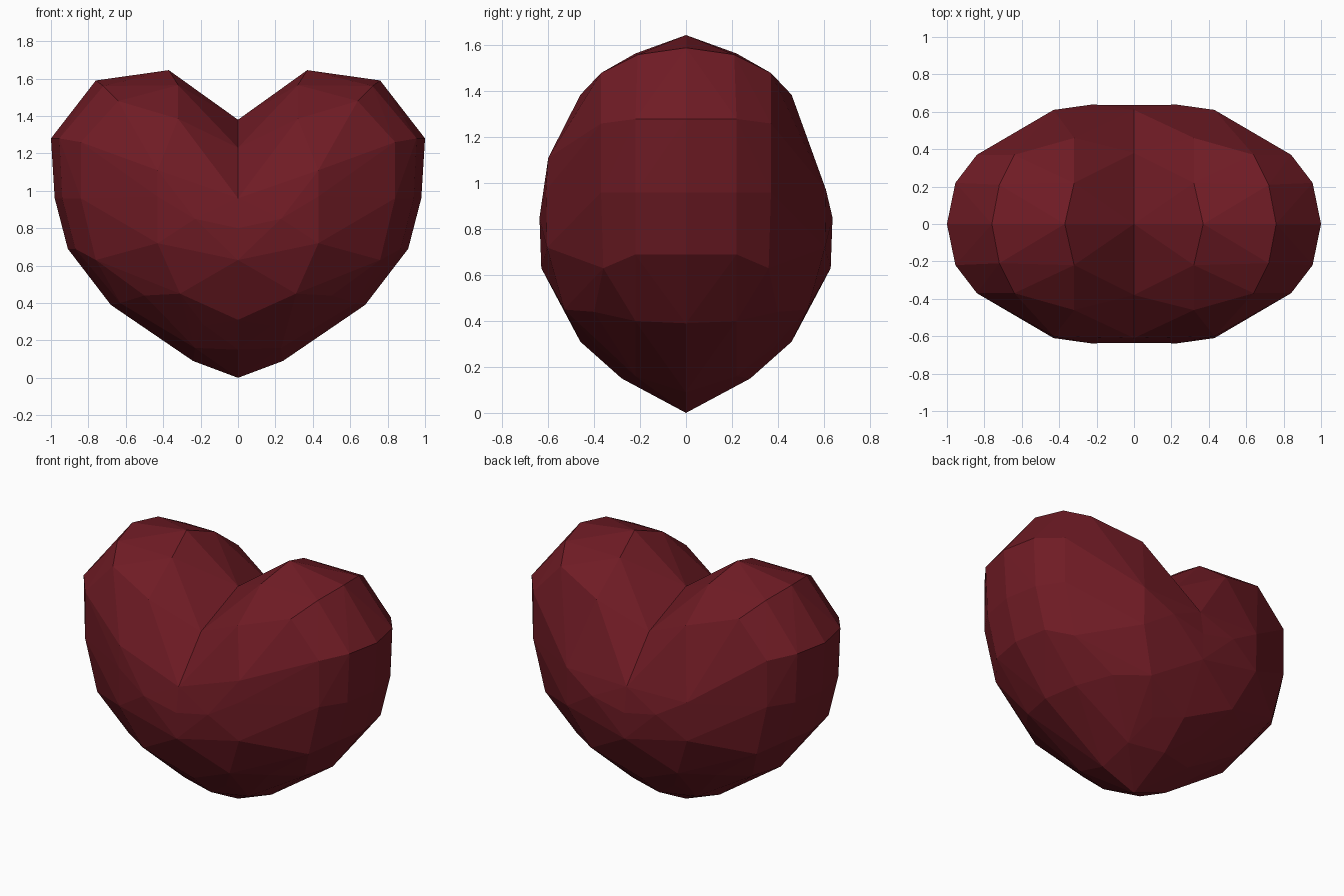
import bpy, bmesh

if "Cube" in bpy.data.objects:
    bpy.data.objects.remove(bpy.data.objects["Cube"])

# Half of the heart (x >= 0) as nested outlines, each point (x, |y|, z)
rim = [(0, 0, 0), (.24, 0, .09), (.68, 0, .39), (.91, 0, .69), (.98, 0, .96),
       (1, 0, 1.28), (.76, 0, 1.59), (.37, 0, 1.645), (0, 0, 1.38)]
shoulder = [(.23, .22, .16), (.63, .22, .40), (.87, .22, .69), (.94, .22, .96),
            (.955, .22, 1.28), (.72, .21, 1.56), (.32, .22, 1.565)]
face = [(.18, .38, .28), (.50, .40, .44), (.76, .36, .63), (.84, .37, .96),
        (.84, .37, 1.26), (.64, .37, 1.48), (.32, .46, 1.385)]
belly = [(.31, .53, .45), (.43, .605, .72), (.43, .61, .97), (.23, .638, .85)]
centre = [(0, .28, .15), (0, .46, .31), (0, .63, .63), (0, .635, .80),
          (0, .61, .96), (0, .38, 1.23)]
front_only = [(.43, -.60, 1.11)]

bm = bmesh.new()
for p in rim + front_only:
    bm.verts.new(p)
for x, y, z in shoulder + face + belly + centre:
    bm.verts.new((x, y, z))
    bm.verts.new((x, -y, z))

# Each half is convex: wrap it in a hull, then open the middle plane
bmesh.ops.convex_hull(bm, input=bm.verts[:])
middle = [f for f in bm.faces if all(v.co.x < 1e-4 for v in f.verts)]
bmesh.ops.delete(bm, geom=middle, context='FACES')
loose_edges = [e for e in bm.edges if not e.link_faces]
bmesh.ops.delete(bm, geom=loose_edges, context='EDGES')
bmesh.ops.delete(bm, geom=[v for v in bm.verts if not v.link_faces], context='VERTS')
bmesh.ops.recalc_face_normals(bm, faces=bm.faces[:])
# The half is open in the middle, so make sure the normals point outwards
if max(bm.faces, key=lambda f: f.calc_center_median().x).normal.x < 0:
    bmesh.ops.reverse_faces(bm, faces=bm.faces[:])

mesh = bpy.data.meshes.new("heart")
bm.to_mesh(mesh)
bm.free()
heart = bpy.data.objects.new("heart", mesh)
bpy.context.collection.objects.link(heart)

# Second lobe
mirror = heart.modifiers.new("mirror", 'MIRROR')
mirror.use_clip = True
mirror.merge_threshold = .001

# Dark red
red = bpy.data.materials.new("dark_red")
red.diffuse_color = (.16, .011, .018, 1)
red.use_nodes = True
red.node_tree.nodes["Principled BSDF"].inputs["Base Color"].default_value = red.diffuse_color
mesh.materials.append(red)
